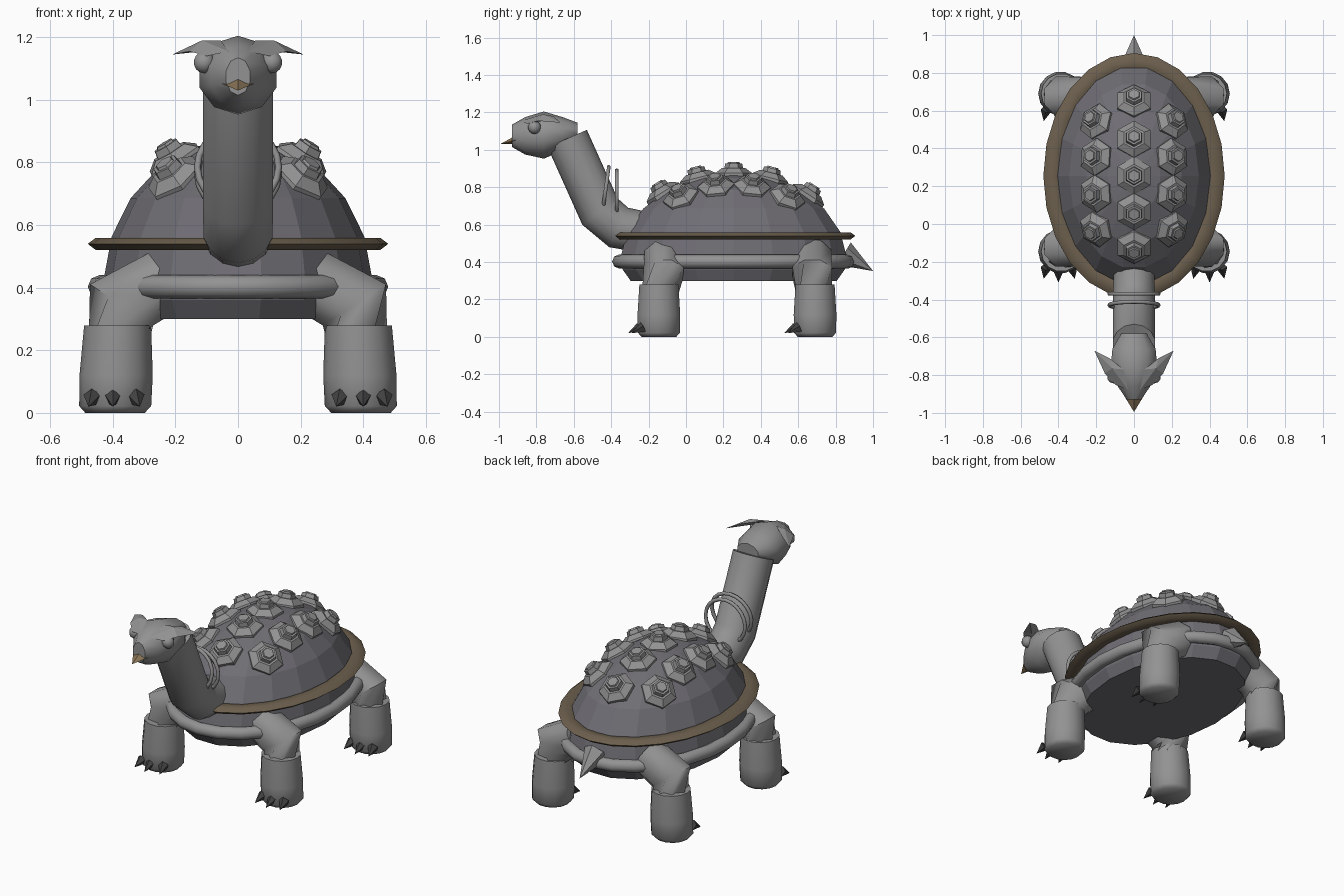
import bpy, bmesh, math
from mathutils import Vector, Matrix

if "Cube" in bpy.data.objects:
    bpy.data.objects.remove(bpy.data.objects["Cube"])


def material(name, rgb):
    m = bpy.data.materials.new(name)
    m.diffuse_color = (*rgb, 1)
    m.use_nodes = True
    m.node_tree.nodes["Principled BSDF"].inputs["Base Color"].default_value = m.diffuse_color
    return m


SKIN = material("grey skin", (0.29, 0.29, 0.29))
SHELL = material("slate shell", (0.16, 0.155, 0.175))
BROWN = material("brown rim", (0.15, 0.115, 0.075))
TAN = material("tan beak", (0.24, 0.17, 0.09))
CLAW = material("dark claw", (0.055, 0.055, 0.055))
CY = 0.255  # shell centre along y


def finish(name, bm, mat, smooth=None):
    bmesh.ops.recalc_face_normals(bm, faces=bm.faces)
    me = bpy.data.meshes.new(name)
    bm.to_mesh(me)
    bm.free()
    me.materials.append(mat)
    ob = bpy.data.objects.new(name, me)
    bpy.context.collection.objects.link(ob)
    if smooth:
        bpy.ops.object.select_all(action='DESELECT')
        ob.select_set(True)
        bpy.context.view_layer.objects.active = ob
        bpy.ops.object.shade_smooth_by_angle(angle=math.radians(smooth))
    return ob


def loft(name, rings, mat, smooth=None, closed=False):
    """Skin a list of point rings; cap the ends unless closed."""
    bm = bmesh.new()
    vs = [[bm.verts.new(p) for p in r] for r in rings]
    n = len(vs[0])
    pairs = list(zip(vs, vs[1:])) + ([(vs[-1], vs[0])] if closed else [])
    for a, b in pairs:
        for i in range(n):
            j = (i + 1) % n
            bm.faces.new((a[i], a[j], b[j], b[i]))
    if not closed:
        bm.faces.new(vs[0])
        bm.faces.new(vs[-1])
    return finish(name, bm, mat, smooth)


def circle(n, phase=0.0):
    return [(math.cos(2 * math.pi * (i + phase) / n), math.sin(2 * math.pi * (i + phase) / n))
            for i in range(n)]


def tube(name, path, radii, n, mat, smooth=40):
    """Mitred round tube along a bent path."""
    pts = [Vector(p) for p in path]
    rings = []
    for i, p in enumerate(pts):
        a = (p - pts[i - 1]).normalized() if i else (pts[1] - p).normalized()
        b = (pts[i + 1] - p).normalized() if i < len(pts) - 1 else a
        t = (a + b).normalized()
        side = Vector((1, 0, 0)) if abs(t.x) < 0.1 else Vector((0, 1, 0))
        up = t.cross(side).normalized()
        r, stretch = radii[i], 1 / max(0.5, t.dot(a))
        rings.append([p + side * c * r + up * s * r * stretch for c, s in circle(n, 0.5)])
    return loft(name, rings, mat, smooth)


def hoop(name, centre, rx, ry, tr, tz, mat, n=24, k=6, rot=None):
    """Elliptical ring with an elliptical section."""
    rot = rot or Matrix.Identity(3)
    rings = [[Vector(centre) + rot @ Vector(((rx + tr * u) * c, (ry + tr * u) * s, tz * v))
              for u, v in circle(k)] for c, s in circle(n)]
    return loft(name, rings, mat, 70, closed=True)


def spike(name, base, tip, r, sides, mat, squash=1.0):
    base, tip = Vector(base), Vector(tip)
    d = tip - base
    bm = bmesh.new()
    bmesh.ops.create_cone(bm, cap_ends=True, segments=sides, radius1=r, radius2=0, depth=d.length)
    m = Matrix.Translation((base + tip) / 2) @ d.to_track_quat('Z', 'Y').to_matrix().to_4x4()
    bmesh.ops.transform(bm, matrix=m @ Matrix.Diagonal((1, squash, 1, 1)), verts=bm.verts)
    return finish(name, bm, mat)


# shell: faceted dome with a flat belly
RX, RY, RZ, Z0 = 0.43, 0.615, 0.475, 0.40
levels = [(0.91, 0.30), (0.98, 0.36)]
levels += [(math.cos(math.radians(a)), Z0 + RZ * math.sin(math.radians(a))) for a in (3, 20, 37, 54, 71, 84)]
loft("shell", [[(RX * f * c, CY + RY * f * s, z) for c, s in circle(18)] for f, z in levels], SHELL)

# rims around the shell
hoop("upper_rim", (0, CY, 0.54), 0.43, 0.60, 0.05, 0.022, BROWN)
hoop("lower_rim", (0, CY, 0.403), 0.443, 0.613, 0.037, 0.037, SKIN, k=8)


# hexagonal studs standing along the dome normal
def stud(name, x, y):
    dy = y - CY
    h = math.sqrt(1 - (x / RX) ** 2 - (dy / RY) ** 2)
    p = Vector((x, y, Z0 + RZ * h))
    nrm = Vector((x / RX ** 2, dy / RY ** 2, h / RZ)).normalized()
    v = (Vector((0, 1, 0)) - nrm * nrm.y).normalized()
    u = v.cross(nrm)
    prof = [(0.10, -0.05), (0.10, 0.0), (0.062, 0.028), (0.05, 0.028), (0.045, 0.052), (0.034, 0.052), (0.03, 0.06)]
    loft(name, [[p + nrm * z + (u * s + v * c) * r for c, s in circle(6)] for r, z in prof], SKIN)


for i, y in enumerate((0.655, 0.45, 0.255, 0.065, -0.125)):
    stud(f"middle_stud_{i}", 0, y)
for i, y in enumerate((0.545, 0.355, 0.16, -0.03)):
    for s in (-1, 1):
        stud(f"side_stud_{i}", s * 0.205, y)

# neck and its two loose rings
tube("neck", [(0, -0.20, 0.555), (0, -0.36, 0.585), (0, -0.46, 0.67), (0, -0.635, 1.06)],
     [0.11, 0.113, 0.115, 0.115], 14, SKIN)
for y, z, tilt in ((-0.37, 0.765, 90), (-0.43, 0.785, 82)):
    hoop("neck_ring", (0, y, z), 0.13, 0.125, 0.011, 0.011, SKIN, 20, 6,
         Matrix.Rotation(math.radians(tilt), 3, 'X'))

# head: half width, low z, high z at stations along y
stations = [(-0.58, 0.07, 1.05, 1.145), (-0.66, 0.12, 0.995, 1.175), (-0.76, 0.13, 0.953, 1.205),
            (-0.86, 0.09, 0.975, 1.175), (-0.93, 0.04, 1.015, 1.135)]
loft("head", [[(w * c, y, (a + b) / 2 + (b - a) / 2 * s) for c, s in circle(10, 0.5)]
              for y, w, a, b in stations], SKIN, 45)
spike("beak", (0, -0.90, 1.055), (0, -0.995, 1.03), 0.058, 4, TAN, 0.42)

for s in (-1, 1):
    # eye
    bm = bmesh.new()
    bmesh.ops.create_uvsphere(bm, u_segments=10, v_segments=7, radius=0.035,
                              matrix=Matrix.Translation((s * 0.108, -0.81, 1.12)))
    finish("eye", bm, SKIN, 60)
    # leaf-shaped brow crest, swept out and back
    bm = bmesh.new()
    top = [(0.03, -0.88, 1.155), (0.055, -0.77, 1.19), (0.13, -0.71, 1.18),
           (0.21, -0.67, 1.145), (0.155, -0.79, 1.155), (0.10, -0.85, 1.14)]
    ridge = bm.verts.new((s * 0.115, -0.765, 1.19))
    under = bm.verts.new((s * 0.115, -0.765, 1.155))
    edge = [bm.verts.new((s * x, y, z)) for x, y, z in top]
    for a, b in zip(edge, edge[1:] + edge[:1]):
        bm.faces.new((a, b, ridge))
        bm.faces.new((b, a, under))
    finish("brow_crest", bm, SKIN)

    # legs with three forward claws each
    for label, y in (("front", -0.145), ("rear", 0.69)):
        yu = y + (0.025 if label == "front" else -0.015)
        tube(label + "_upper_leg", [(s * 0.385, y, 0.20), (s * 0.372, yu, 0.345), (s * 0.22, yu, 0.43)],
             [0.10, 0.115, 0.11], 8, SKIN, 50)
        rings = [(0.095, 0.0), (0.115, 0.022), (0.117, 0.12), (0.107, 0.28)]
        loft(label + "_foot", [[(s * (0.393 - z * 0.03) + r * c, y + r * q, z) for c, q in circle(14)]
                               for r, z in rings], SKIN, 50)
        for x, dy, r in ((0.328, -0.085, 0.03), (0.40, -0.105, 0.026), (0.465, -0.085, 0.03)):
            spike(label + "_claw", (s * x, y + dy, 0.05), (s * (x + (x - 0.4) * 0.2), y + dy - 0.06, 0.02),
                  r, 5, CLAW)

# tail
spike("tail", (0, 0.845, 0.445), (0, 1.0, 0.352), 0.07, 6, SKIN, 1.0)
